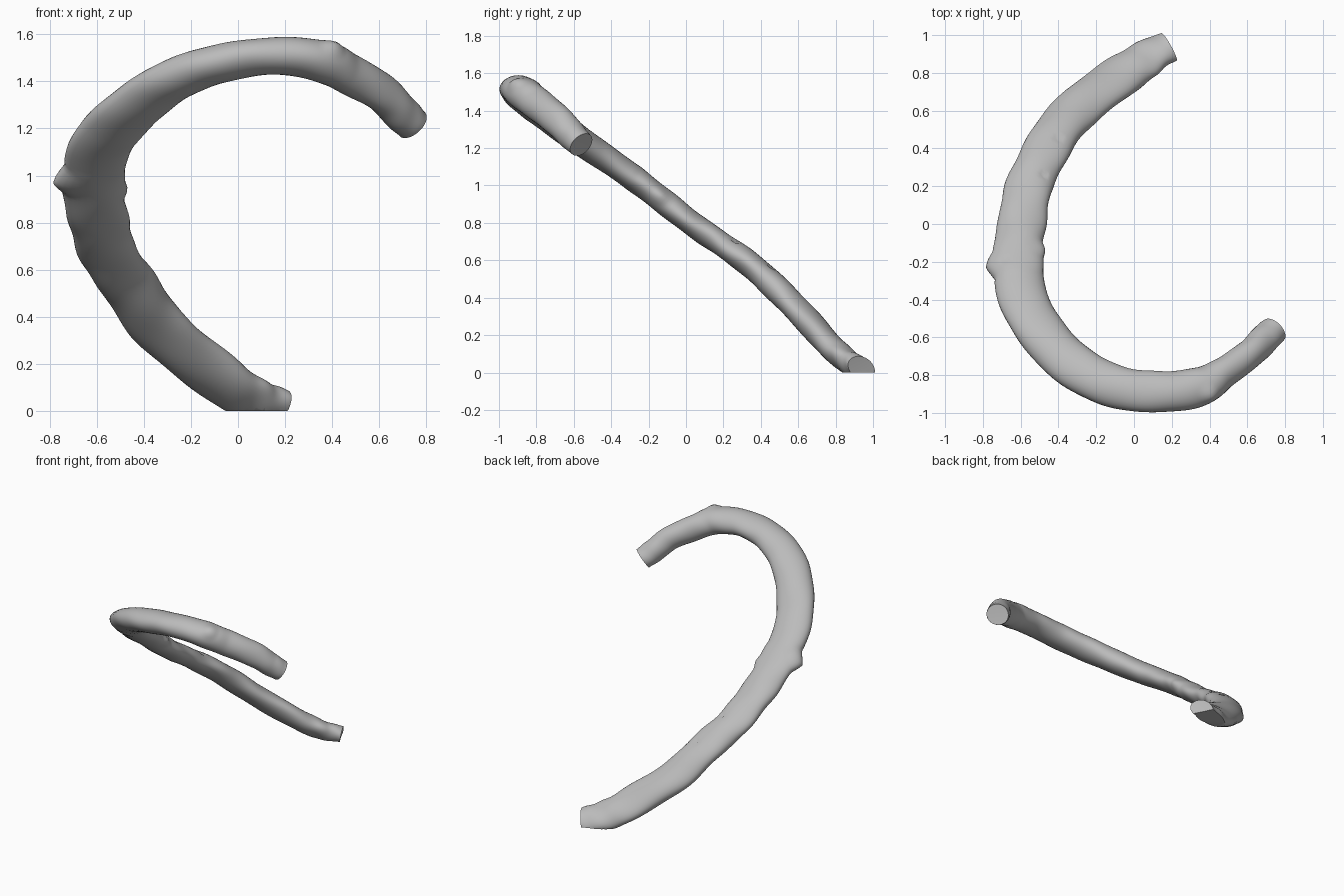
import bpy, bmesh, math
from mathutils import Vector

old = bpy.data.objects.get("Cube")
if old:
    bpy.data.objects.remove(old)

# Centre line from the foot to the hook tip: x, y, z, half width, half thickness
STATIONS = [
    (.185, .94, .02, .09, .06),
    (.08, .885, .045, .108, .064),
    (-.06, .79, .125, .124, .068),
    (-.31, .6, .33, .126, .071),
    (-.46, .4, .53, .124, .07),
    (-.555, .2, .68, .124, .065),
    (-.595, 0, .82, .128, .066),
    (-.615, -.2, .98, .132, .068),
    (-.585, -.4, 1.125, .132, .071),
    (-.47, -.6, 1.264, .128, .078),
    (-.29, -.77, 1.396, .122, .082),
    (-.08, -.865, 1.475, .114, .081),
    (.15, -.888, 1.508, .109, .078),
    (.35, -.86, 1.487, .104, .088),
    (.47, -.79, 1.432, .083, .088),
    (.61, -.69, 1.352, .076, .084),
    (.69, -.61, 1.268, .08, .078),
    (.742, -.56, 1.218, .076, .07),
]
STEPS, SIDES = 14, 32


def spline(i, t):
    """Smooth interpolation between station i and the next one."""
    last = len(STATIONS) - 1
    a, b, c, d = (Vector(STATIONS[min(max(k, 0), last)]) for k in range(i - 1, i + 3))
    return b + (c - a) * t / 2 + (a * 2 - b * 5 + c * 4 - d) * t**2 / 2 \
        + (b * 3 - a - c * 3 + d) * t**3 / 2


samples = [spline(i, s / STEPS) for i in range(len(STATIONS) - 1) for s in range(STEPS)]
samples.append(Vector(STATIONS[-1]))
centres = [Vector(s[:3]) for s in samples]

# Sweep a flattened, slightly lumpy oval along the centre line
bm = bmesh.new()
rings = []
for k, (s, p) in enumerate(zip(samples, centres)):
    tangent = (centres[min(k + 2, len(centres) - 1)] - centres[max(k - 2, 0)]).normalized()
    # the section lies in the slope of the shaft and levels out over the hook
    lean = 0.63 - 1.2 * max(0, -p.y - 0.5)
    up = Vector((0, lean, math.sqrt(1 - lean * lean)))
    side = tangent.cross(up).normalized()
    up = side.cross(tangent)
    # the straight shaft is rougher than the hook
    rough = 1 if p.y > -0.3 else 0.4
    ring = []
    for j in range(SIDES):
        a = math.tau * j / SIDES
        lump = 1 + rough * (0.025 * math.sin(k * 0.47 + 2 * a) + 0.02 * math.sin(k * 0.29 - 3 * a))
        ring.append(bm.verts.new(p + (side * math.cos(a) * s[3] + up * math.sin(a) * s[4]) * lump))
    rings.append(ring)
for r, q in zip(rings, rings[1:]):
    for j in range(SIDES):
        n = (j + 1) % SIDES
        bm.faces.new((r[j], r[n], q[n], q[j]))

# Blunt broken ends with a shallow hollow
for ring, inner in ((rings[0], rings[1]), (rings[-1], rings[-2])):
    centre = sum((v.co for v in ring), Vector()) / SIDES
    inward = sum((v.co for v in inner), Vector()) / SIDES - centre
    hub = bm.verts.new(centre + inward * 0.8)
    for j in range(SIDES):
        bm.faces.new((ring[j], ring[(j + 1) % SIDES], hub))

# Burrs and pits: place, push, radius
DEFECTS = [
    ((-.74, -.235, .97), (-.048, 0, -.01), .09),
    ((-.49, -.13, .95), (.02, 0, 0), .06),
    ((-.69, -.2, 1.03), (0, -.01, -.02), .025),
    ((-.48, .26, .7), (0, -.015, -.02), .022),
    ((-.4, .45, .56), (0, -.015, -.02), .022),
    ((.4, -.9, 1.54), (.012, -.012, .015), .06),
    ((.45, -.86, 1.46), (-.01, .015, -.01), .04),
]
for place, push, radius in DEFECTS:
    for v in bm.verts:
        near = 1 - (v.co - Vector(place)).length / radius
        if near > 0:
            v.co += Vector(push) * near

# Foot cut off flat at the floor
cut = bmesh.ops.bisect_plane(bm, geom=bm.verts[:] + bm.edges[:] + bm.faces[:],
                             plane_co=(0, 0, 0), plane_no=(0, 0, 1), clear_inner=True)
rim = [e for e in cut["geom_cut"] if isinstance(e, bmesh.types.BMEdge)]
bmesh.ops.holes_fill(bm, edges=rim, sides=0)
bmesh.ops.recalc_face_normals(bm, faces=bm.faces)

mesh = bpy.data.meshes.new("hooked_rod")
bm.to_mesh(mesh)
bm.free()
rod = bpy.data.objects.new("hooked_rod", mesh)
bpy.context.collection.objects.link(rod)

# Plain grey finish
grey = bpy.data.materials.new("plain_grey")
grey.use_nodes = True
colour = (0.5, 0.5, 0.5, 1)
grey.diffuse_color = colour
grey.node_tree.nodes["Principled BSDF"].inputs["Base Color"].default_value = colour
mesh.materials.append(grey)

bpy.context.view_layer.objects.active = rod
rod.select_set(True)
bpy.ops.object.shade_smooth_by_angle(angle=math.radians(45))
